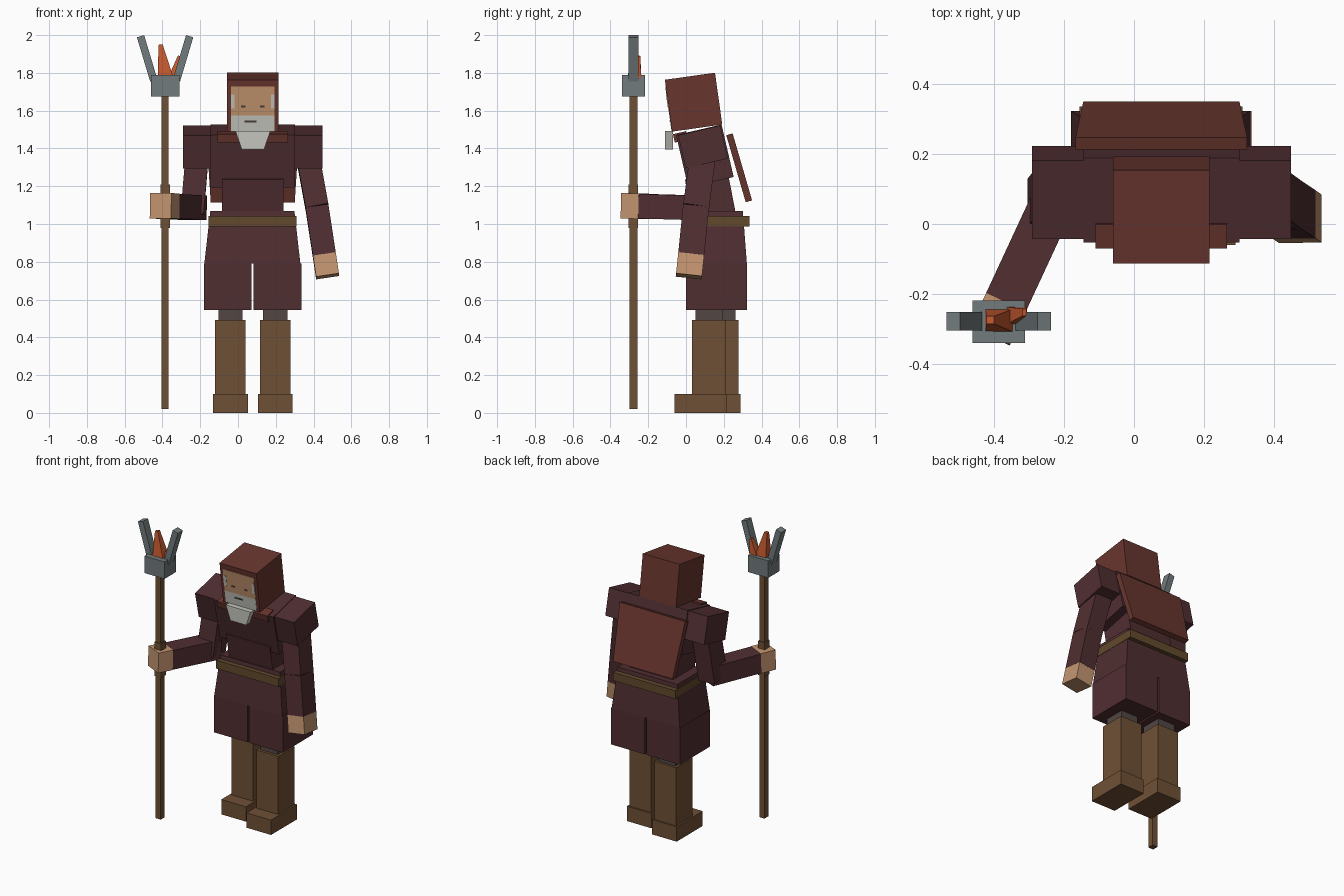
import bpy, bmesh, math
from mathutils import Vector, Matrix

if "Cube" in bpy.data.objects:
    bpy.data.objects.remove(bpy.data.objects["Cube"])


def material(name, r, g, b):
    def lin(c):
        c /= 255
        return c / 12.92 if c <= 0.04045 else ((c + 0.055) / 1.055) ** 2.4
    m = bpy.data.materials.new(name)
    m.diffuse_color = (lin(r), lin(g), lin(b), 1)
    m.use_nodes = True
    m.node_tree.nodes["Principled BSDF"].inputs["Base Color"].default_value = m.diffuse_color
    return m


MAROON = material("maroon cloth", 80, 46, 49)
RED = material("red cloth", 104, 53, 46)
LEATHER = material("brown leather", 111, 80, 53)
BELT = material("belt brown", 98, 73, 44)
SKIN = material("skin", 196, 149, 112)
BEARD = material("grey beard", 198, 198, 190)
METAL = material("grey metal", 114, 123, 125)
FLAME = material("flame orange", 196, 88, 46)
TROUSER = material("trouser grey", 82, 71, 68)
DARK = material("dark line", 70, 62, 56)


def solid(name, mat, matrix, bottom, top, h):
    """Four-sided block of height h, from bottom (x, y) size to top (x, y) size."""
    bm = bmesh.new()
    bmesh.ops.create_cube(bm, size=1)
    for v in bm.verts:
        w, d = top if v.co.z > 0 else bottom
        v.co = Vector((v.co.x * w, v.co.y * d, v.co.z * h))
    me = bpy.data.meshes.new(name)
    bm.to_mesh(me)
    bm.free()
    me.materials.append(mat)
    ob = bpy.data.objects.new(name, me)
    ob.matrix_world = matrix
    bpy.context.collection.objects.link(ob)
    return ob


def block(name, mat, x, y, z, top=None):
    """Upright block from its (min, max) range on each axis; top is the upper size."""
    c = Matrix.Translation(((x[0] + x[1]) / 2, (y[0] + y[1]) / 2, (z[0] + z[1]) / 2))
    size = (x[1] - x[0], y[1] - y[0])
    return solid(name, mat, c, size, top or size, z[1] - z[0])


def tilted(name, mat, centre, size, angle):
    """Block leaning forward by an angle in degrees."""
    m = Matrix.Translation(centre) @ Matrix.Rotation(math.radians(angle), 4, 'X')
    return solid(name, mat, m, size[:2], size[:2], size[2])


def beam(name, mat, p, q, bottom, top=None, ref=(1, 0, 0)):
    """Block running from p to q, its width axis close to ref."""
    p, q, ref = Vector(p), Vector(q), Vector(ref)
    z = (q - p).normalized()
    x = (ref - z * ref.dot(z)).normalized()
    m = Matrix((x, z.cross(x), z)).transposed().to_4x4()
    m.translation = (p + q) / 2
    return solid(name, mat, m, bottom, top or bottom, (q - p).length)


CX = 0.078  # body centre line

# Legs: one foot steps slightly forward
for side, cx, dy in (("right", -0.04, 0.07), ("left", 0.197, 0.0)):
    block(side + "_foot", LEATHER, (cx - 0.092, cx + 0.092), (-0.06 + dy, 0.218 + dy), (0, 0.1))
    block(side + "_boot", LEATHER, (cx - 0.081, cx + 0.081), (0.032 + dy, 0.208 + dy), (0.1, 0.492))
    block(side + "_trouser", TROUSER, (cx - 0.064, cx + 0.064), (0.05 + dy, 0.193 + dy), (0.492, 0.7))

# Skirt and belt
block("skirt_panel_right", MAROON, (-0.18, 0.071), (0, 0.322), (0.545, 0.792))
block("skirt_panel_left", MAROON, (0.083, 0.335), (0, 0.322), (0.545, 0.792))
block("skirt_top", MAROON, (-0.178, 0.33), (0, 0.322), (0.792, 1.07), (0.445, 0.28))
block("belt", BELT, (-0.155, 0.31), (-0.012, 0.335), (0.987, 1.043))

# Torso, leaning forward
tilted("waist", MAROON, (CX, 0.13, 1.14), (0.325, 0.23, 0.24), 11)
tilted("chest", MAROON, (CX, 0.10, 1.36), (0.445, 0.247, 0.285), 13)
tilted("collar", RED, (CX, -0.03, 1.461), (0.375, 0.07, 0.046), 13)
for side, s in (("right", -1), ("left", 1)):
    tilted(side + "_shoulder", MAROON, (CX + s * 0.296, 0.09, 1.408), (0.147, 0.23, 0.18), 13)

# Cape on the back, wider at the top
beam("cape", RED, (CX, 0.333, 1.12), (CX, 0.23, 1.475), (0.445, 0.035), (0.49, 0.035))

# Hooded head
HEAD = Matrix.Translation((CX, 0.04, 1.645)) @ Matrix.Rotation(math.radians(8), 4, 'X')
solid("hood", RED, HEAD, (0.275, 0.268), (0.275, 0.268), 0.277)


def face_plate(name, mat, x, z, w, h, lift):
    m = HEAD @ Matrix.Translation((x, -0.134, z))
    solid(name, mat, m, (w, lift * 2), (w, lift * 2), h)


face_plate("face", SKIN, 0, 0.025, 0.232, 0.155, 0.003)
face_plate("face_beard", BEARD, 0, -0.093, 0.232, 0.087, 0.003)
face_plate("mouth", DARK, -0.012, -0.083, 0.062, 0.01, 0.005)
for side, s in (("right", -1), ("left", 1)):
    face_plate(side + "_temple_hair", BEARD, s * 0.106, 0.023, 0.02, 0.075, 0.005)
    face_plate(side + "_eye", DARK, s * 0.05, -0.004, 0.022, 0.01, 0.005)
block("beard_tip", BEARD, (0.02, 0.138), (-0.11, -0.07), (1.395, 1.492), (0.185, 0.042))

# Hanging left arm
ARM = (0.122, 0.138)
beam("left_upper_arm", MAROON, (0.365, 0.092, 1.38), (0.418, 0.053, 1.09), ARM)
beam("left_forearm", MAROON, (0.418, 0.053, 1.09), (0.457, 0.027, 0.835), ARM)
beam("left_hand", SKIN, (0.457, 0.027, 0.835), (0.474, 0.015, 0.723), ARM)

# Right arm bent forward to grip the staff
beam("right_upper_arm", MAROON, (-0.215, 0.095, 1.38), (-0.243, 0.06, 1.05), ARM)
beam("right_forearm", MAROON, (-0.222, 0.085, 1.085), (-0.366, -0.225, 1.094), (0.13, 0.125), ref=(0, 0, 1))
beam("right_hand", SKIN, (-0.366, -0.225, 1.094), (-0.41, -0.318, 1.097), (0.134, 0.125), ref=(0, 0, 1))

# Staff with grip wrap and metal socket
SX, SY = -0.386, -0.279
for name, mat, r, d, z in (("staff", LEATHER, 0.019, 0.021, (0.02, 1.68)),
                           ("staff_grip", LEATHER, 0.025, 0.026, (0.98, 1.21)),
                           ("staff_socket", METAL, 0.075, 0.061, (1.675, 1.79))):
    block(name, mat, (SX - r, SX + r), (SY - d, SY + d), z)
for side, s in (("right", -1), ("left", 1)):
    beam(side + "_prong", METAL, (SX + s * 0.06, -0.277, 1.76), (SX + s * 0.13, -0.277, 1.994), (0.04, 0.053))

# Flames inside the prongs
beam("tall_flame", FLAME, (-0.385, -0.275, 1.78), (-0.41, -0.274, 1.95), (0.08, 0.065), (0.022, 0.022))
beam("short_flame", FLAME, (-0.335, -0.262, 1.78), (-0.312, -0.252, 1.89), (0.06, 0.05), (0.012, 0.02))
